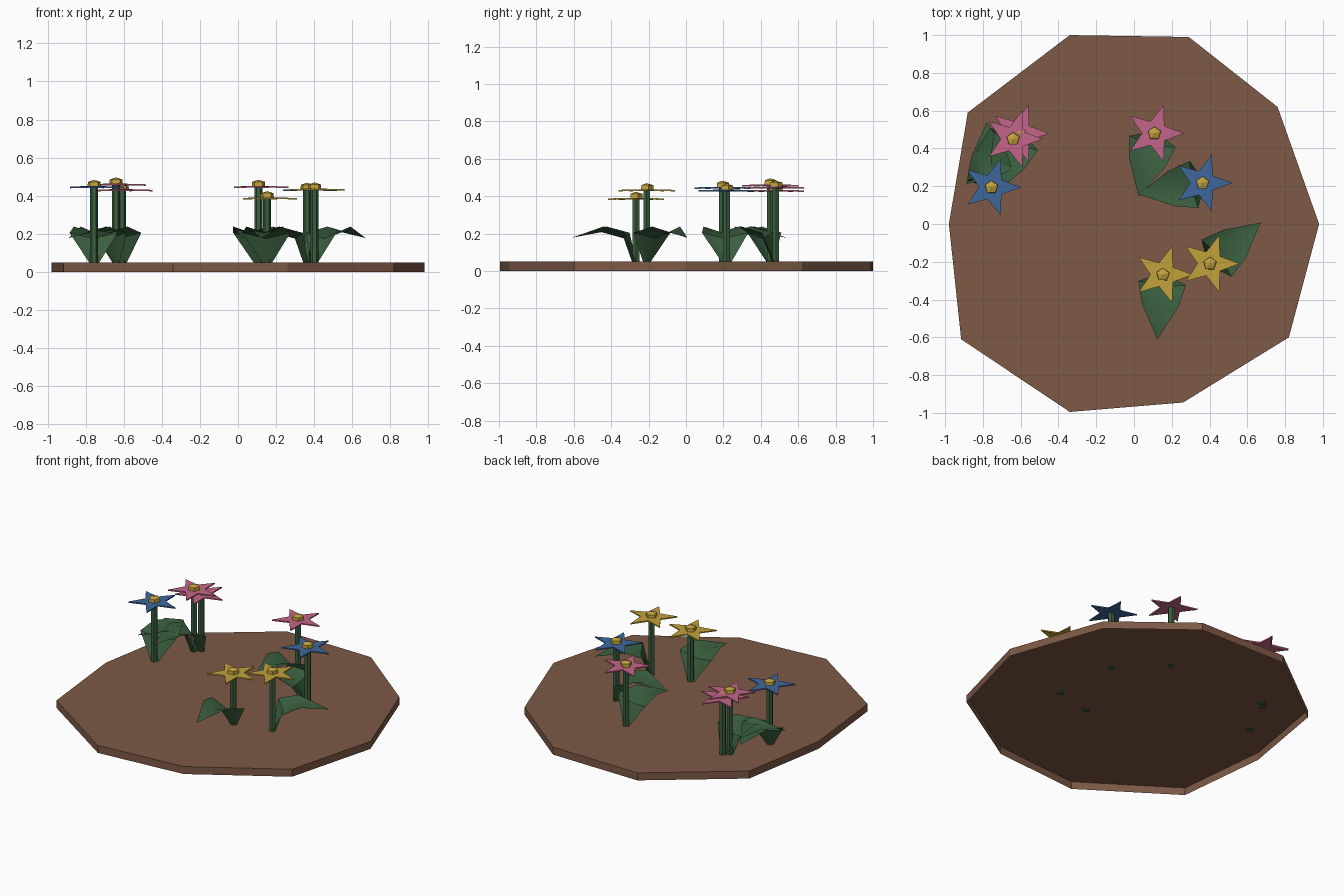
import bpy, math

if "Cube" in bpy.data.objects:
    bpy.data.objects.remove(bpy.data.objects["Cube"])

def material(name, rgb):
    m = bpy.data.materials.new(name)
    m.diffuse_color = (*rgb, 1)
    m.use_nodes = True
    m.node_tree.nodes["Principled BSDF"].inputs["Base Color"].default_value = m.diffuse_color
    return m

SOIL = material("soil_brown", (0.205, 0.10, 0.06))
GREEN = material("leaf_green", (0.043, 0.115, 0.05))
PINK = material("petal_pink", (0.55, 0.13, 0.25))
BLUE = material("petal_blue", (0.05, 0.135, 0.34))
YELLOW = material("petal_yellow", (0.54, 0.365, 0.045))

def mesh_object(name, verts, faces, mat, smooth=False):
    me = bpy.data.meshes.new(name)
    me.from_pydata(verts, [], faces)
    me.materials.append(mat)
    ob = bpy.data.objects.new(name, me)
    bpy.context.collection.objects.link(ob)
    if smooth:
        me.shade_smooth()
    return ob

def loft(name, rings, mat, bottom=True):
    """Shell through rings with equal point counts, bottom to top."""
    n = len(rings[0])
    verts = [p for r in rings for p in r]
    faces = [tuple(range(len(verts) - n, len(verts)))]
    if bottom:
        faces.append(tuple(reversed(range(n))))
    for k in range(len(rings) - 1):
        a = k * n
        faces += [(a + i, a + (i + 1) % n, a + n + (i + 1) % n, a + n + i) for i in range(n)]
    return mesh_object(name, verts, faces, mat)

def ring(x, y, z, r, n, turn=0.0):
    return [(x + r * math.cos(turn + math.tau * i / n),
             y + r * math.sin(turn + math.tau * i / n), z) for i in range(n)]

# Flower bed: irregular ten-sided tray lid, open underneath
outline = [(0.98, 0), (0.76, 0.62), (0.29, 0.99), (-0.34, 1.0), (-0.88, 0.59),
           (-0.98, 0), (-0.915, -0.61), (-0.34, -0.995), (0.26, -0.945), (0.82, -0.60)]
loft("soil_bed", [[(x, y, z) for x, y in outline] for z in (0, 0.05)], SOIL, bottom=False)

def petals(x, y, z, mat):
    """Thin five-pointed star plate, tips very slightly lowered."""
    rings = []
    for dz in (-0.004, 0.004):
        star = []
        for i in range(10):
            a = math.tau * i / 10
            r, drop = (0.158, 0.003) if i % 2 == 0 else (0.066, 0)
            star.append((x + r * math.cos(a), y + r * math.sin(a), z + dz - drop))
        rings.append(star)
    loft("petals", rings, mat)

def flower_centre(x, y, z):
    """Five-sided button with a shallow pointed top."""
    verts = ring(x, y, z, 0.037, 5, 0.3) + ring(x, y, z + 0.026, 0.035, 5, 0.3)
    verts.append((x, y, z + 0.037))
    faces = [(i, (i + 1) % 5, 5 + (i + 1) % 5, 5 + i) for i in range(5)]
    faces += [(5 + i, 5 + (i + 1) % 5, 10) for i in range(5)]
    mesh_object("flower_centre", verts, faces, YELLOW)

def leaf(x, y, deg):
    """Folded leaf: steep narrow foot, wide blade, drooping tip."""
    c, s = math.cos(math.radians(deg)), math.sin(math.radians(deg))
    # distance along leaf, half width, edge height, midrib height
    sections = [(0.0, 0.025, 0.047, 0.047), (0.045, 0.126, 0.205, 0.175),
                (0.165, 0.096, 0.238, 0.208)]
    verts = []
    for d, w, ze, zm in sections:
        for side, z in ((w, ze), (0, zm), (-w, ze)):
            dd = d + (0.02 if side == 0 else 0)
            verts.append((x + dd * c - side * s, y + dd * s + side * c, z))
    verts.append((x + 0.345 * c, y + 0.345 * s, 0.178))
    faces = [(3 * k + j, 3 * k + j + 3, 3 * k + j + 4, 3 * k + j + 1)
             for k in range(2) for j in range(2)]
    faces += [(6, 9, 7), (7, 9, 8)]
    ob = mesh_object("leaf", verts, faces, GREEN)
    bpy.ops.object.select_all(action='DESELECT')
    ob.select_set(True)
    bpy.context.view_layer.objects.active = ob
    bpy.ops.object.shade_smooth_by_angle(angle=math.radians(40))

# x, y, petal height, leaf direction in degrees, petal colour
flowers = [(-0.755, 0.195, 0.446, 94, BLUE), (-0.64, 0.45, 0.459, 224, PINK),
           (-0.608, 0.48, 0.43, 248, PINK), (0.108, 0.48, 0.447, 256, PINK),
           (0.363, 0.217, 0.431, 190, BLUE), (0.402, -0.21, 0.433, 39, YELLOW),
           (0.153, -0.268, 0.387, 265, YELLOW)]

for x, y, z, deg, mat in flowers:
    loft("stem", [ring(x, y, 0.044, 0.021, 6), ring(x, y, z, 0.021, 6)], GREEN)
    petals(x, y, z, mat)
    flower_centre(x, y, z)
    leaf(x, y, deg)
